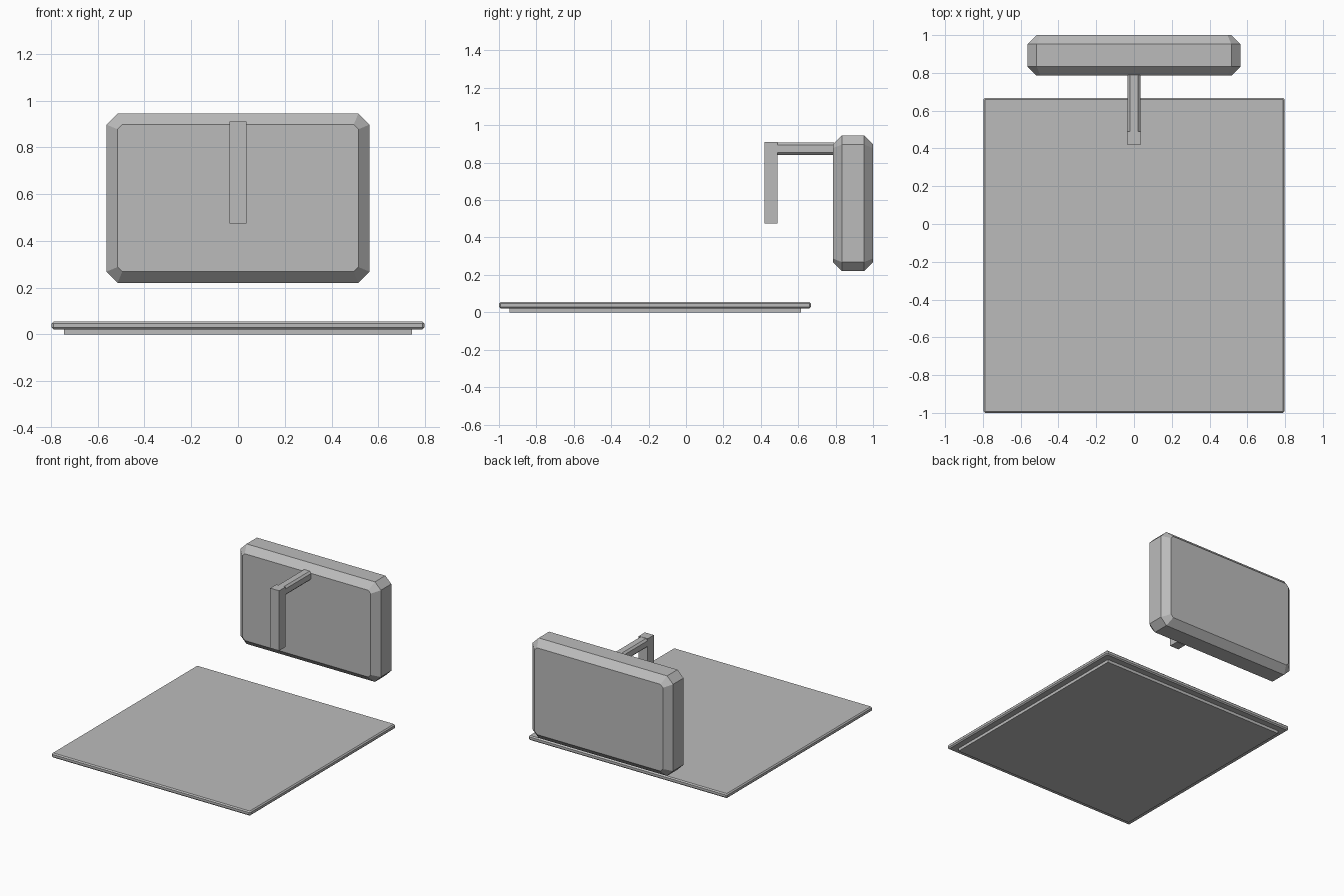
import bpy
import bmesh
from mathutils import Vector

cube = bpy.data.objects.get("Cube")
if cube:
    bpy.data.objects.remove(cube, do_unlink=True)

grey = bpy.data.materials.new("plain_grey")
grey.use_nodes = True
colour = (0.5, 0.5, 0.5, 1)
grey.diffuse_color = colour
grey.node_tree.nodes["Principled BSDF"].inputs["Base Color"].default_value = colour


def chamfer(bm, edges, width):
    bmesh.ops.bevel(bm, geom=edges, offset=width, offset_type='OFFSET',
                    segments=1, profile=0.5, affect='EDGES')


def box(name, low, high, width=0, axis=2, rims=True):
    """Box between two corners; cuts the edges along axis, then both end rims."""
    low, high = Vector(low), Vector(high)
    bm = bmesh.new()
    bmesh.ops.create_cube(bm, size=1)
    for v in bm.verts:
        v.co = Vector((a + b) / 2 + c * (b - a) for a, b, c in zip(low, high, v.co))
    if width:
        long_edges = [e for e in bm.edges
                      if abs(e.verts[0].co[axis] - e.verts[1].co[axis]) > 1e-4]
        chamfer(bm, long_edges, width)
        if rims:
            rim = [e for e in bm.edges
                   if abs(e.verts[0].co[axis] - e.verts[1].co[axis]) < 1e-4]
            chamfer(bm, rim, width)
    bmesh.ops.recalc_face_normals(bm, faces=bm.faces)
    mesh = bpy.data.meshes.new(name)
    bm.to_mesh(mesh)
    bm.free()
    mesh.materials.append(grey)
    obj = bpy.data.objects.new(name, mesh)
    bpy.context.collection.objects.link(obj)
    return obj


# Flat base: wide slab on a smaller foot
box("base_foot", (-0.745, -0.945, 0), (0.745, 0.615, 0.022))
box("base_slab", (-0.797, -1, 0.021), (0.797, 0.668, 0.054), 0.008)

# Thick panel with cut corners and rims
box("back_panel", (-0.563, 0.785, 0.22), (0.563, 1, 0.945), 0.048, axis=1)

# Hooked arm: bar reaching forward and a hanging post
box("arm_bar", (-0.035, 0.488, 0.842), (0.035, 0.79, 0.908), 0.013, axis=1, rims=False)
box("arm_post", (-0.036, 0.42, 0.475), (0.036, 0.49, 0.91))
